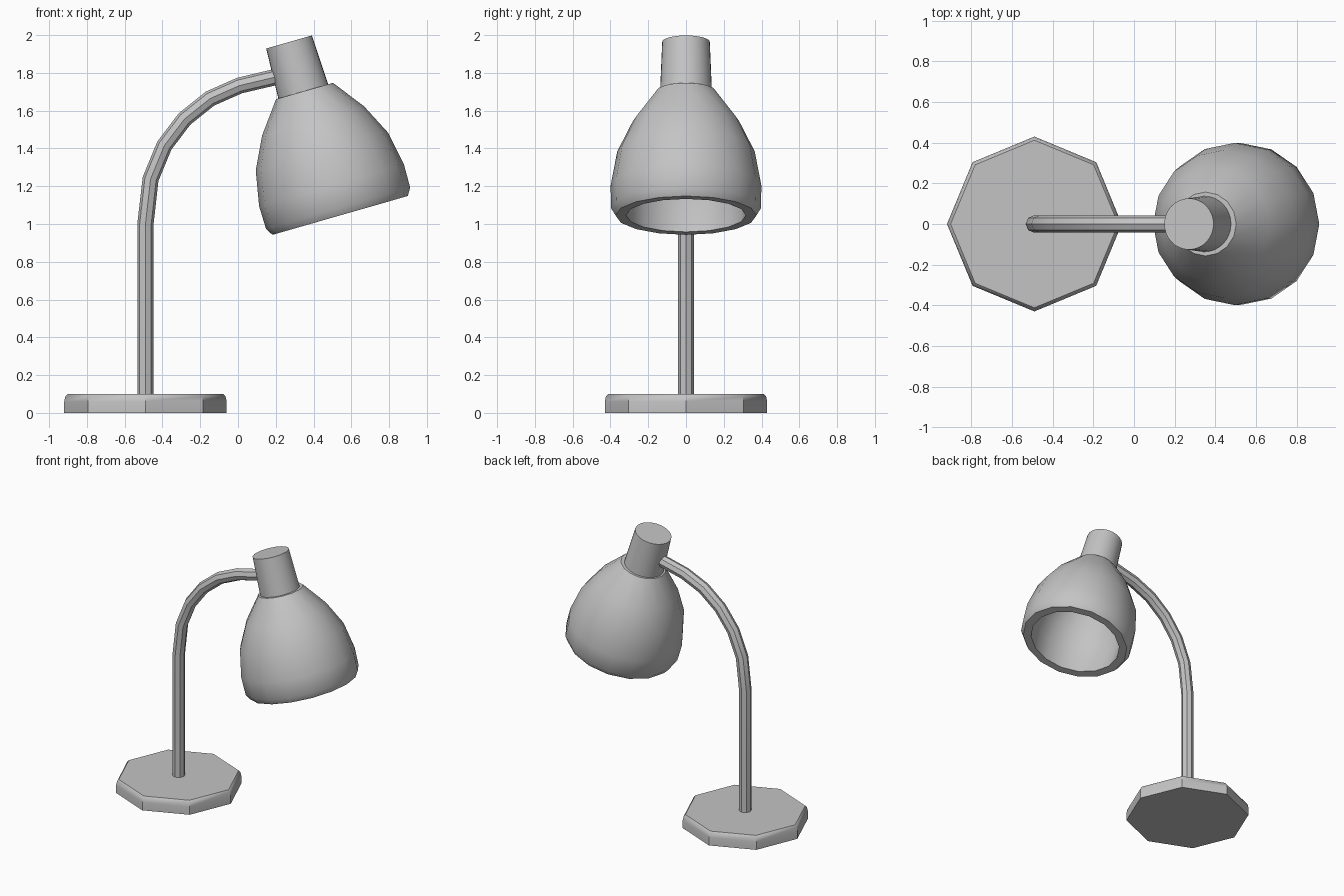
import bpy, bmesh, math
from mathutils import Vector, Matrix

cube = bpy.data.objects.get("Cube")
if cube:
    bpy.data.objects.remove(cube, do_unlink=True)

GREY = 0.55
metal = bpy.data.materials.new("lamp_grey")
metal.use_nodes = True
metal.diffuse_color = (GREY, GREY, GREY, 1)
metal.node_tree.nodes["Principled BSDF"].inputs["Base Color"].default_value = (GREY, GREY, GREY, 1)


def loft(name, rings, angle=35):
    """Skin a list of point rings, cap both ends, shade smooth by angle."""
    bm = bmesh.new()
    loops = [[bm.verts.new(p) for p in ring] for ring in rings]
    n = len(loops[0])
    for a, b in zip(loops, loops[1:]):
        for i in range(n):
            j = (i + 1) % n
            bm.faces.new((a[i], a[j], b[j], b[i]))
    bm.faces.new(loops[0])
    bm.faces.new(loops[-1])
    bmesh.ops.recalc_face_normals(bm, faces=bm.faces)
    mesh = bpy.data.meshes.new(name)
    bm.to_mesh(mesh)
    bm.free()
    mesh.materials.append(metal)
    obj = bpy.data.objects.new(name, mesh)
    bpy.context.collection.objects.link(obj)
    bpy.ops.object.select_all(action='DESELECT')
    obj.select_set(True)
    bpy.context.view_layer.objects.active = obj
    bpy.ops.object.shade_smooth_by_angle(angle=math.radians(angle))
    return obj


def circle(centre, u, v, r, sides):
    steps = [2 * math.pi * i / sides for i in range(sides)]
    return [centre + r * (math.cos(a) * u + math.sin(a) * v) for a in steps]


def lathe(name, profile, sides, angle=35):
    """Turn (radius, height) pairs around the local z axis."""
    x, y, z = Matrix.Identity(3)
    return loft(name, [circle(h * z, x, y, r, sides) for r, h in profile], angle)


# Octagonal base with a rounded upper edge
base = lathe("base", [(0.43, 0), (0.43, 0.06), (0.424, 0.087), (0.412, 0.1)], 8)
base.location.x = -0.49

# Eight-sided stem swept along the bent path, with mitred joints
path = [Vector((x, 0, z)) for x, z in (
    (-0.49, 0.09), (-0.49, 1.0), (-0.463, 1.238), (-0.39, 1.415), (-0.283, 1.556),
    (-0.148, 1.664), (0.008, 1.733), (0.25, 1.79))]
side = Vector((0, 1, 0))
rings = []
for i, p in enumerate(path):
    before = (p - path[max(i - 1, 0)]).normalized()
    after = (path[min(i + 1, len(path) - 1)] - p).normalized()
    across = side.cross((before + after).normalized())
    rings.append(circle(p, across, side, 0.043, 8))
loft("stem", rings, 30)

# Lamp head parts share a tilted frame whose origin is the top of the shade
tilt = Matrix.Translation((0.352, 0, 1.704)) @ Matrix.Rotation(math.radians(-16), 4, 'Y')

# Hollow shade: outer wall down, bevelled rim, inner wall back up
outer = [(0.157, 0), (0.281, -0.165), (0.364, -0.333), (0.399, -0.52), (0.397, -0.645)]
inner = [(0.317, -0.685), (0.325, -0.52), (0.295, -0.36), (0.225, -0.21), (0.11, -0.06)]
shade = lathe("shade", outer + [(0.373, -0.685)] + inner, 16)
shade.matrix_world = tilt

# Slightly tapered socket cap
socket = lathe("socket_cap", [(0.138, -0.02), (0.126, 0.272)], 32)
socket.matrix_world = tilt @ Matrix.Translation((-0.007, 0, 0))
